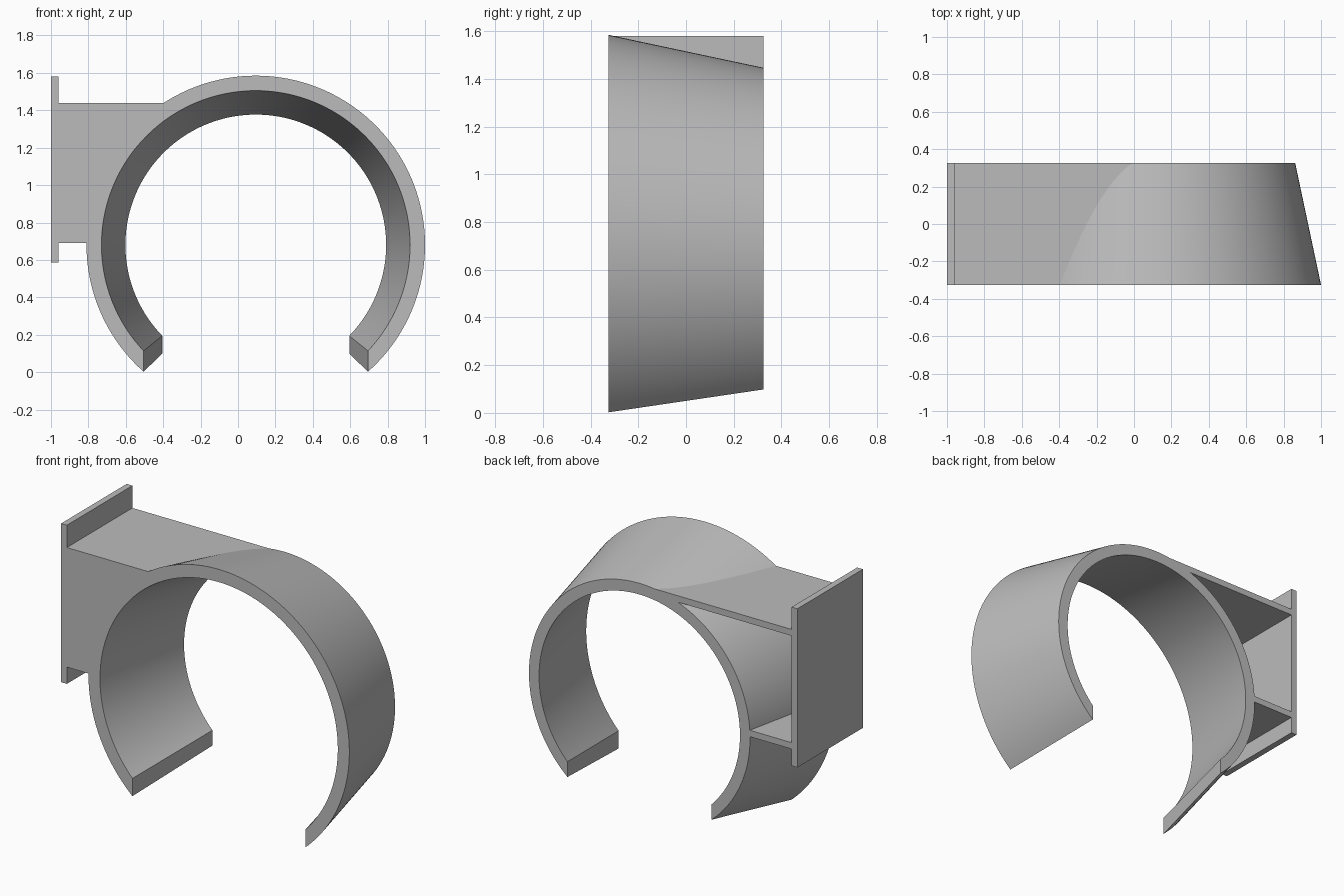
import bpy, bmesh, math

cube = bpy.data.objects.get("Cube")
if cube:
    bpy.data.objects.remove(cube, do_unlink=True)

CX, CZ = 0.095, 0.68           # clip axis, running along y
FRONT, BACK = -0.325, 0.325
WALL = 0.04

grey = bpy.data.materials.new("plain_grey")
grey.use_nodes = True
colour = (0.5, 0.5, 0.5, 1)
grey.diffuse_color = colour
grey.node_tree.nodes["Principled BSDF"].inputs["Base Color"].default_value = colour


def add_object(name, bm):
    bmesh.ops.recalc_face_normals(bm, faces=bm.faces)
    mesh = bpy.data.meshes.new(name)
    bm.to_mesh(mesh)
    bm.free()
    mesh.materials.append(grey)
    obj = bpy.data.objects.new(name, mesh)
    bpy.context.collection.objects.link(obj)
    return obj


def activate(obj):
    bpy.ops.object.select_all(action='DESELECT')
    obj.select_set(True)
    bpy.context.view_layer.objects.active = obj


def box(name, x, y, z):
    bm = bmesh.new()
    bmesh.ops.create_cube(bm, size=1)
    for v in bm.verts:
        for i, (low, high) in enumerate((x, y, z)):
            v.co[i] = low if v.co[i] < 0 else high
    return add_object(name, bm)


# Tapered open ring: four-cornered section, ends cut on upright planes
def tapered_ring(steps=128):
    corners = [(0.905, FRONT, 0.6), (0.767, BACK, 0.5),
               (0.697, BACK, 0.5), (0.825, FRONT, 0.6)]
    bm = bmesh.new()
    rows = []
    for i in range(steps + 1):
        row = []
        for r, y, gap in corners:
            start = math.asin(gap / r)
            a = start + (2 * math.pi - 2 * start) * i / steps
            row.append(bm.verts.new((CX + r * math.sin(a), y, CZ - r * math.cos(a))))
        rows.append(row)
    for p, q in zip(rows, rows[1:]):
        for j in range(4):
            k = (j + 1) % 4
            bm.faces.new((p[j], p[k], q[k], q[j]))
    bm.faces.new(rows[0])
    bm.faces.new(rows[-1])
    ring = add_object("clip_ring", bm)
    activate(ring)
    bpy.ops.object.shade_smooth_by_angle(angle=math.radians(30))


tapered_ring()

# Mounting plate and the open-backed box that joins it to the ring
box("mounting_plate", (-1, -0.96), (FRONT, BACK), (0.585, 1.58))
inner = FRONT + WALL
walls = [
    box("front_wall", (-0.96, 0), (FRONT, inner), (0.69, 1.44)),
    box("top_wall", (-0.96, CX), (inner, BACK), (1.44 - WALL, 1.44)),
    box("bottom_wall", (-0.96, -0.5), (inner, BACK), (0.69, 0.69 + WALL)),
]

# Cone through the middle of the ring thickness trims the walls
bm = bmesh.new()
loops = []
for r, y in ((0.887, -0.425), (0.711, 0.425)):
    loops.append([bm.verts.new((CX + r * math.cos(a), y, CZ + r * math.sin(a)))
                  for a in (2 * math.pi * i / 128 for i in range(128))])
for i in range(128):
    k = (i + 1) % 128
    bm.faces.new((loops[0][i], loops[0][k], loops[1][k], loops[1][i]))
for loop in loops:
    bm.faces.new(loop)
cutter = add_object("ring_cutter", bm)
cutter.hide_render = True

for wall in walls:
    activate(wall)
    cut = wall.modifiers.new("trim", 'BOOLEAN')
    cut.operation = 'DIFFERENCE'
    cut.solver = 'EXACT'
    cut.object = cutter
    bpy.ops.object.modifier_apply(modifier=cut.name)
bpy.data.objects.remove(cutter, do_unlink=True)
